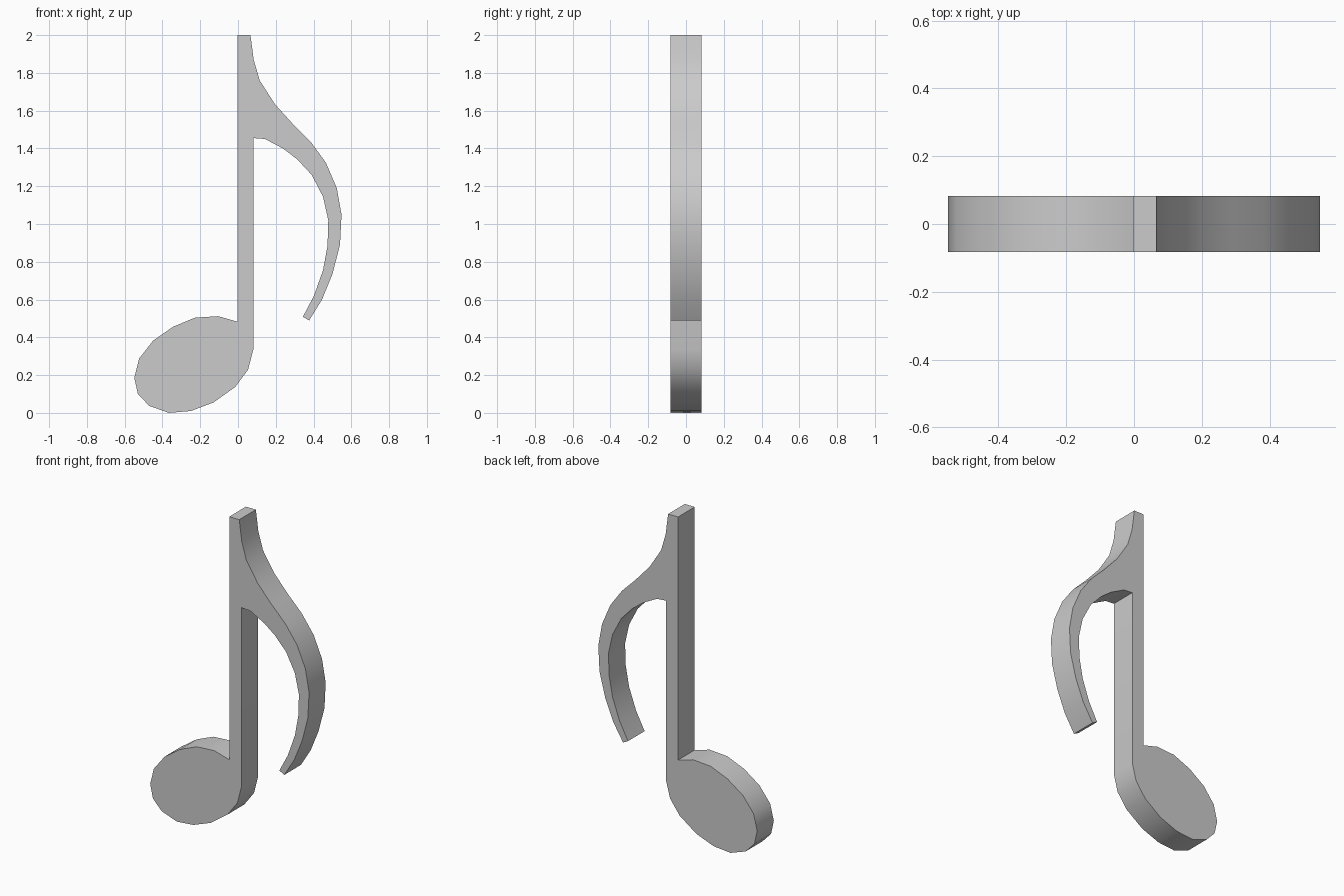
import bpy, bmesh, math

if "Cube" in bpy.data.objects:
    bpy.data.objects.remove(bpy.data.objects["Cube"])

HALF = 0.082  # half thickness along y

# Outline (x, z), clockwise from the top of the stem
stem_top = [(-0.003, 2.0), (0.066, 2.0)]
flag_outer = [(0.083, 1.87), (0.115, 1.76), (0.195, 1.635), (0.29, 1.53), (0.385, 1.435),
              (0.465, 1.325), (0.523, 1.19), (0.548, 1.05), (0.54, 0.89), (0.5, 0.735),
              (0.445, 0.6), (0.377, 0.49)]
flag_inner = [(0.343, 0.508), (0.402, 0.62), (0.45, 0.755), (0.474, 0.885), (0.478, 1.02),
              (0.45, 1.145), (0.39, 1.26), (0.313, 1.343), (0.238, 1.4), (0.143, 1.45),
              (0.081, 1.455)]
head = [(0.081, 0.335), (0.053, 0.228), (-0.014, 0.138), (-0.13, 0.055), (-0.25, 0.01),
        (-0.365, 0.0), (-0.47, 0.037), (-0.53, 0.1), (-0.549, 0.186), (-0.524, 0.287),
        (-0.45, 0.382), (-0.344, 0.456), (-0.228, 0.504), (-0.106, 0.512), (-0.003, 0.483)]
outline = stem_top + flag_outer + flag_inner + head

# Extrude the outline into a solid plate
bm = bmesh.new()
front = bm.faces.new([bm.verts.new((x, -HALF, z)) for x, z in outline])
extruded = bmesh.ops.extrude_face_region(bm, geom=[front], use_keep_orig=True)
back_verts = [g for g in extruded["geom"] if isinstance(g, bmesh.types.BMVert)]
bmesh.ops.translate(bm, verts=back_verts, vec=(0, 2 * HALF, 0))
bmesh.ops.recalc_face_normals(bm, faces=bm.faces)

mesh = bpy.data.meshes.new("eighth_note")
bm.to_mesh(mesh)
bm.free()
note = bpy.data.objects.new("eighth_note", mesh)
bpy.context.collection.objects.link(note)

# Smooth curved rim, sharp edges around the flat faces
bpy.context.view_layer.objects.active = note
note.select_set(True)
bpy.ops.object.shade_smooth_by_angle(angle=math.radians(32))
